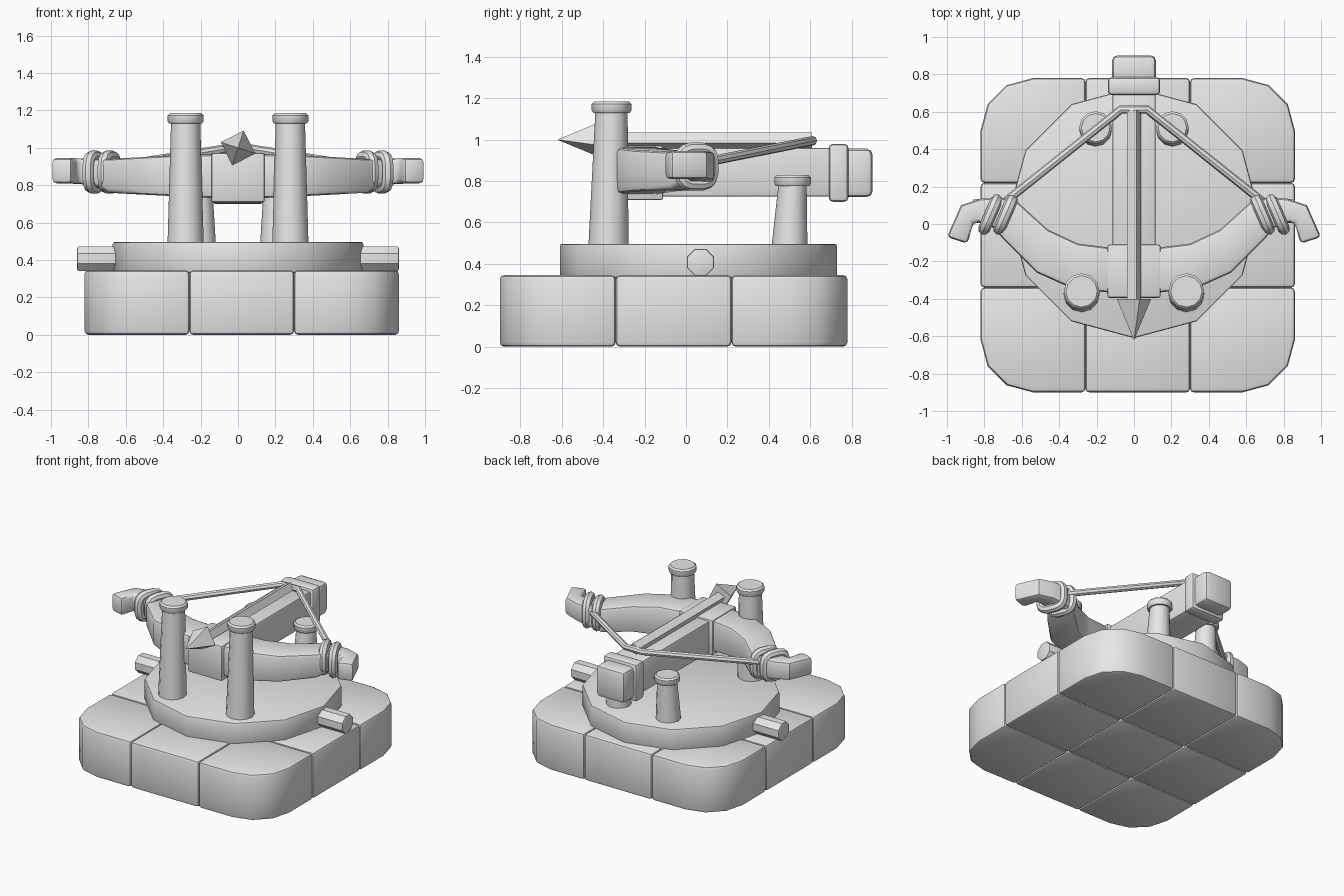
import bpy, bmesh
from math import sin, cos, pi, radians
from mathutils import Vector

if "Cube" in bpy.data.objects:
    bpy.data.objects.remove(bpy.data.objects["Cube"])

grey = bpy.data.materials.new("plain grey")
grey.use_nodes = True
grey.diffuse_color = (0.8, 0.8, 0.8, 1)
grey.node_tree.nodes["Principled BSDF"].inputs["Base Color"].default_value = (0.8, 0.8, 0.8, 1)


def finish(ob):
    """Smooth the gentle edges of an object and keep the hard ones."""
    bpy.ops.object.select_all(action='DESELECT')
    ob.select_set(True)
    bpy.context.view_layer.objects.active = ob
    if ob.type == 'CURVE':
        bpy.ops.object.convert(target='MESH')
        ob = bpy.context.view_layer.objects.active
    bpy.ops.object.shade_smooth_by_angle(angle=radians(40))


def loft(name, rings, bevel=0.0, segments=2):
    """Skin a row of equal cross-sections, cap the ends and round hard edges."""
    bm = bmesh.new()
    rows = [[bm.verts.new(p) for p in ring] for ring in rings]
    for a, b in zip(rows, rows[1:]):
        for i in range(len(a)):
            j = (i + 1) % len(a)
            bm.faces.new((a[i], a[j], b[j], b[i]))
    bm.faces.new(rows[0][::-1])
    bm.faces.new(rows[-1])
    bmesh.ops.recalc_face_normals(bm, faces=bm.faces[:])
    if bevel:
        hard = [e for e in bm.edges if e.calc_face_angle(0) > 0.9]
        bmesh.ops.bevel(bm, geom=hard, offset=bevel, segments=segments,
                        profile=0.5, affect='EDGES', clamp_overlap=True)
    mesh = bpy.data.meshes.new(name)
    bm.to_mesh(mesh)
    bm.free()
    mesh.materials.append(grey)
    ob = bpy.data.objects.new(name, mesh)
    bpy.context.collection.objects.link(ob)
    finish(ob)


def ring(center, r, n, axis='Z', phase=0.0):
    """Regular polygon around an axis."""
    pts = []
    for k in range(n):
        u = r * cos(phase + 2 * pi * k / n)
        v = r * sin(phase + 2 * pi * k / n)
        offset = {'X': (0, u, v), 'Y': (u, 0, v), 'Z': (u, v, 0)}[axis]
        pts.append(Vector(center) + Vector(offset))
    return pts


def box(name, hx, y0, y1, z0, z1, bevel):
    loft(name, [[(-hx, y, z0), (hx, y, z0), (hx, y, z1), (-hx, y, z1)]
                for y in (y0, y1)], bevel)


def tube(name, points, radius, cyclic=False):
    curve = bpy.data.curves.new(name, 'CURVE')
    curve.dimensions = '3D'
    curve.bevel_depth = radius
    curve.bevel_resolution = 2
    curve.use_fill_caps = True
    spline = curve.splines.new('POLY')
    spline.points.add(len(points) - 1)
    for sp, p in zip(spline.points, points):
        sp.co = (*p, 1)
    spline.use_cyclic_u = cyclic
    curve.materials.append(grey)
    ob = bpy.data.objects.new(name, curve)
    bpy.context.collection.objects.link(ob)
    finish(ob)


# Paved base: nine blocks, the outer corners rounded
cx, cy, tile, radius = 0.02, -0.06, 0.56, 0.28
for i in (-1, 0, 1):
    for j in (-1, 0, 1):
        outline = []
        for sx, sy in ((1, 1), (-1, 1), (-1, -1), (1, -1)):
            x = cx + i * tile + sx * tile / 2
            y = cy + j * tile + sy * tile / 2
            if (sx, sy) == (i, j):
                arc = [(x + sx * radius * (cos(a) - 1), y + sy * radius * (sin(a) - 1))
                       for a in (0, pi / 6, pi / 3, pi / 2)]
                outline += arc if sx * sy > 0 else arc[::-1]
            else:
                outline.append((x, y))
        loft("base_block", [[(x, y, z) for x, y in outline] for z in (0, 0.345)], 0.02)

# Turntable
loft("turntable", [ring((0, 0.06, z), 0.67, 12) for z in (0.33, 0.497)], 0.012)


def post(name, x, y0, y1, r0, r1, cap, top):
    """Tapered, slightly leaning post with a wider cap."""
    n = 12
    z = top - 0.055
    loft(name, [ring((x, y0, 0.48), r0, n), ring((x, y1, z + 0.01), r1, n)])
    loft(name + "_cap", [ring((x, y1, z), cap - 0.008, n),
                         ring((x, y1, z + 0.012), cap, n),
                         ring((x, y1, top - 0.012), cap, n),
                         ring((x, y1, top), cap - 0.012, n)])


# Stock: beam, front block, rear collar and butt
box("stock_beam", 0.115, -0.3, 0.75, 0.725, 0.96, 0.012)
box("front_block", 0.142, -0.395, -0.11, 0.708, 0.972, 0.012)
box("rear_collar", 0.14, 0.69, 0.785, 0.70, 0.98, 0.02)
box("stock_butt", 0.118, 0.74, 0.902, 0.722, 0.957, 0.03)

# Bolt: square shaft and pointed head
tilt = radians(72)
loft("bolt_shaft", [ring((0, y, 0.997), 0.04, 4, 'Y', tilt) for y in (-0.42, 0.61)])
loft("bolt_head", [ring((0, -0.40, 1.0), 0.097, 4, 'Y', tilt),
                   ring((0, -0.617, 1.0), 0.002, 4, 'Y', tilt)])

# Bow limb sections: back edge, front edge, bottom, top
sections = [((0.10, -0.13), (0.10, -0.37), 0.73, 0.965),
            ((0.30, -0.105), (0.33, -0.345), 0.74, 0.96),
            ((0.46, -0.03), (0.52, -0.26), 0.75, 0.95),
            ((0.62, 0.115), (0.70, -0.08), 0.76, 0.94),
            ((0.71, 0.14), (0.75, -0.02), 0.79, 0.94),
            ((0.82, 0.135), (0.83, 0.01), 0.805, 0.943),
            ((0.925, 0.10), (0.86, 0.005), 0.81, 0.945),
            ((1.0, -0.07), (0.89, -0.105), 0.81, 0.945)]

for s, side in ((1, "left"), (-1, "right")):
    post(side + "_front_post", s * 0.28, -0.375, -0.36, 0.097, 0.078, 0.096, 1.185)
    post(side + "_rear_post", s * 0.205, 0.5, 0.515, 0.087, 0.068, 0.088, 0.83)
    loft(side + "_peg", [ring((s * x, 0.07, 0.407), 0.07, 8, 'X', pi / 8)
                         for x in (0.6, 0.86)], 0.008)
    loft(side + "_bow_limb",
         [[(s * b[0], b[1], lo), (s * f[0], f[1], lo), (s * f[0], f[1], hi), (s * b[0], b[1], hi)]
          for b, f, lo, hi in sections], 0.022)
    # Cord wraps around the limb
    for x in (0.687, 0.768):
        wrap = []
        for k in range(16):
            a = 2 * pi * (k + 0.5) / 16
            u, v = [0.085 * (abs(t) ** 0.6) * (1 if t > 0 else -1) for t in (cos(a), sin(a))]
            wrap.append((s * (x - 0.4 * u), 0.05 + 0.92 * u, 0.87 + v))
        tube(side + "_cord_wrap", wrap, 0.032, True)

# Bowstring
half = [(0.70, 0.11, 0.895), (0.07, 0.612, 0.995)]
tube("bowstring", half + [(-x, y, z) for x, y, z in half[::-1]], 0.023)
